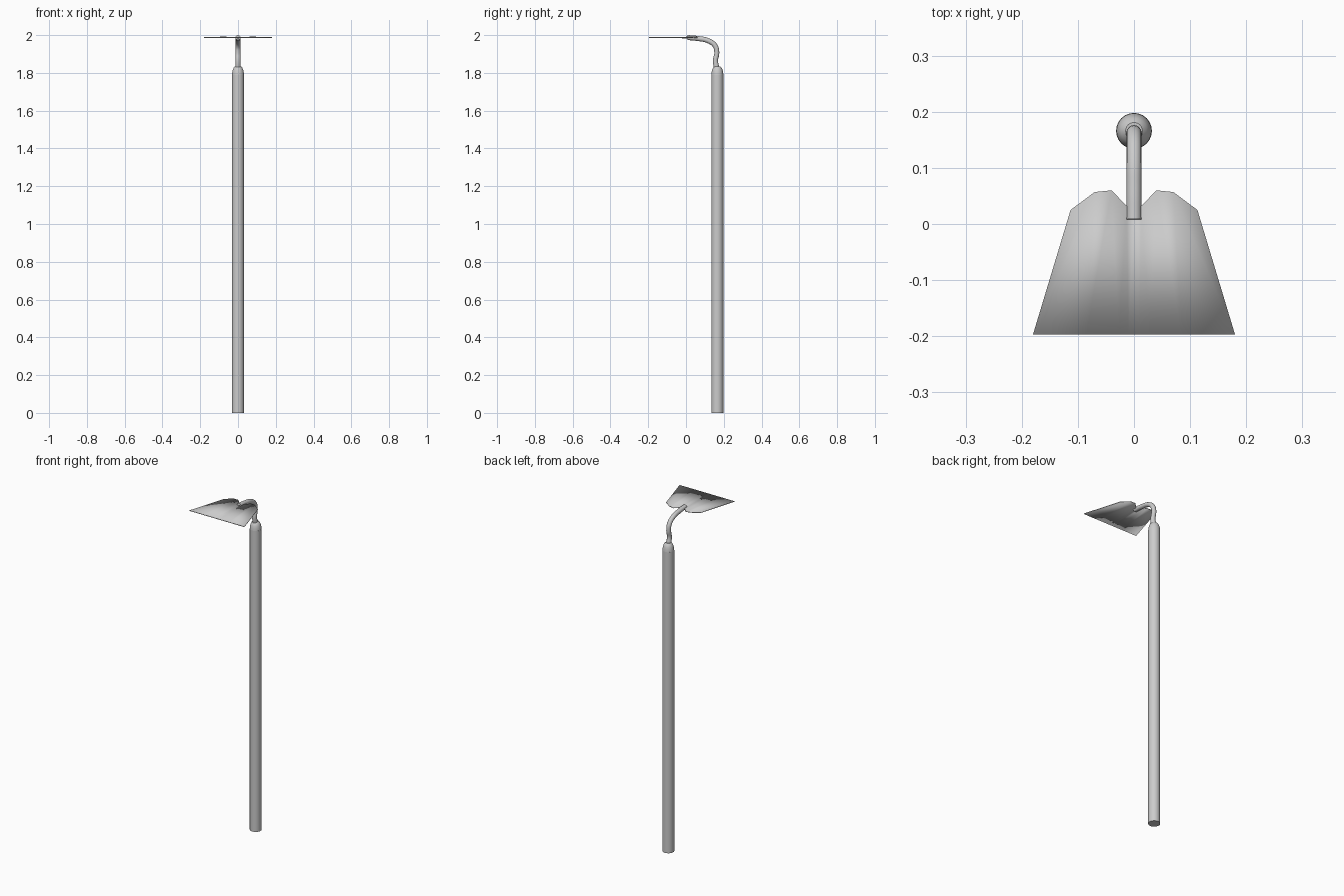
import bpy, bmesh, math

if "Cube" in bpy.data.objects:
    bpy.data.objects.remove(bpy.data.objects["Cube"])

HY = 0.166  # handle axis in y


def finish(name, bm, smooth=True):
    bmesh.ops.recalc_face_normals(bm, faces=bm.faces)
    me = bpy.data.meshes.new(name)
    bm.to_mesh(me)
    bm.free()
    ob = bpy.data.objects.new(name, me)
    bpy.context.collection.objects.link(ob)
    if smooth:
        shade(ob)
    return ob


def shade(ob):
    bpy.ops.object.select_all(action='DESELECT')
    bpy.context.view_layer.objects.active = ob
    ob.select_set(True)
    bpy.ops.object.shade_smooth_by_angle(angle=math.radians(35))


def lathe(name, profile, n=24):
    bm = bmesh.new()
    rings = [[bm.verts.new((r * math.cos(2 * math.pi * i / n),
                            HY + r * math.sin(2 * math.pi * i / n), z))
              for i in range(n)] for r, z in profile]
    for a, b in zip(rings, rings[1:]):
        for i in range(n):
            j = (i + 1) % n
            bm.faces.new((a[i], a[j], b[j], b[i]))
    bm.faces.new(rings[0])
    bm.faces.new(rings[-1])
    return finish(name, bm)


# straight round handle
lathe("handle", [(0.032, 0), (0.032, 1.79)])

# domed socket on top of the handle
lathe("socket", [(0.032, 1.785), (0.031, 1.80), (0.028, 1.815),
                 (0.023, 1.827), (0.015, 1.835)])

# S-curved neck: y, z, radius
path = [(0.162, 1.825, 1.1), (0.156, 1.865, 1.0), (0.163, 1.905, 1.0),
        (0.155, 1.942, 1.0), (0.118, 1.970, 1.0), (0.062, 1.982, 1.0),
        (0.008, 1.987, 1.0)]
cu = bpy.data.curves.new("neck", 'CURVE')
cu.dimensions = '3D'
cu.bevel_depth = 0.0132
cu.bevel_resolution = 6
cu.resolution_u = 6
cu.use_fill_caps = True
sp = cu.splines.new('BEZIER')
sp.bezier_points.add(len(path) - 1)
for p, (y, z, r) in zip(sp.bezier_points, path):
    p.co = (0, y, z)
    p.radius = r
    p.handle_left_type = p.handle_right_type = 'AUTO'
neck = bpy.data.objects.new("neck", cu)
bpy.context.collection.objects.link(neck)
bpy.context.view_layer.objects.active = neck
neck.select_set(True)
bpy.ops.object.convert(target='MESH')
shade(bpy.context.view_layer.objects.active)

# blade half: back x, back y, front x, z of each column
cols = [(0, 0.022, 0, 1.985), (0.013, 0.032, 0.010, 1.986),
        (0.040, 0.060, 0.027, 1.988), (0.070, 0.057, 0.085, 1.990),
        (0.113, 0.025, 0.180, 1.987)]
bm = bmesh.new()
pairs = [(bm.verts.new((bx, by, z)), bm.verts.new((fx, -0.197, 1.987)))
         for bx, by, fx, z in cols]
for (a, b), (c, d) in zip(pairs, pairs[1:]):
    bm.faces.new((a, b, d, c))
blade = finish("blade", bm)
mir = blade.modifiers.new("mirror", 'MIRROR')
mir.use_clip = True
sol = blade.modifiers.new("thickness", 'SOLIDIFY')
sol.thickness = 0.004
sol.offset = 0
